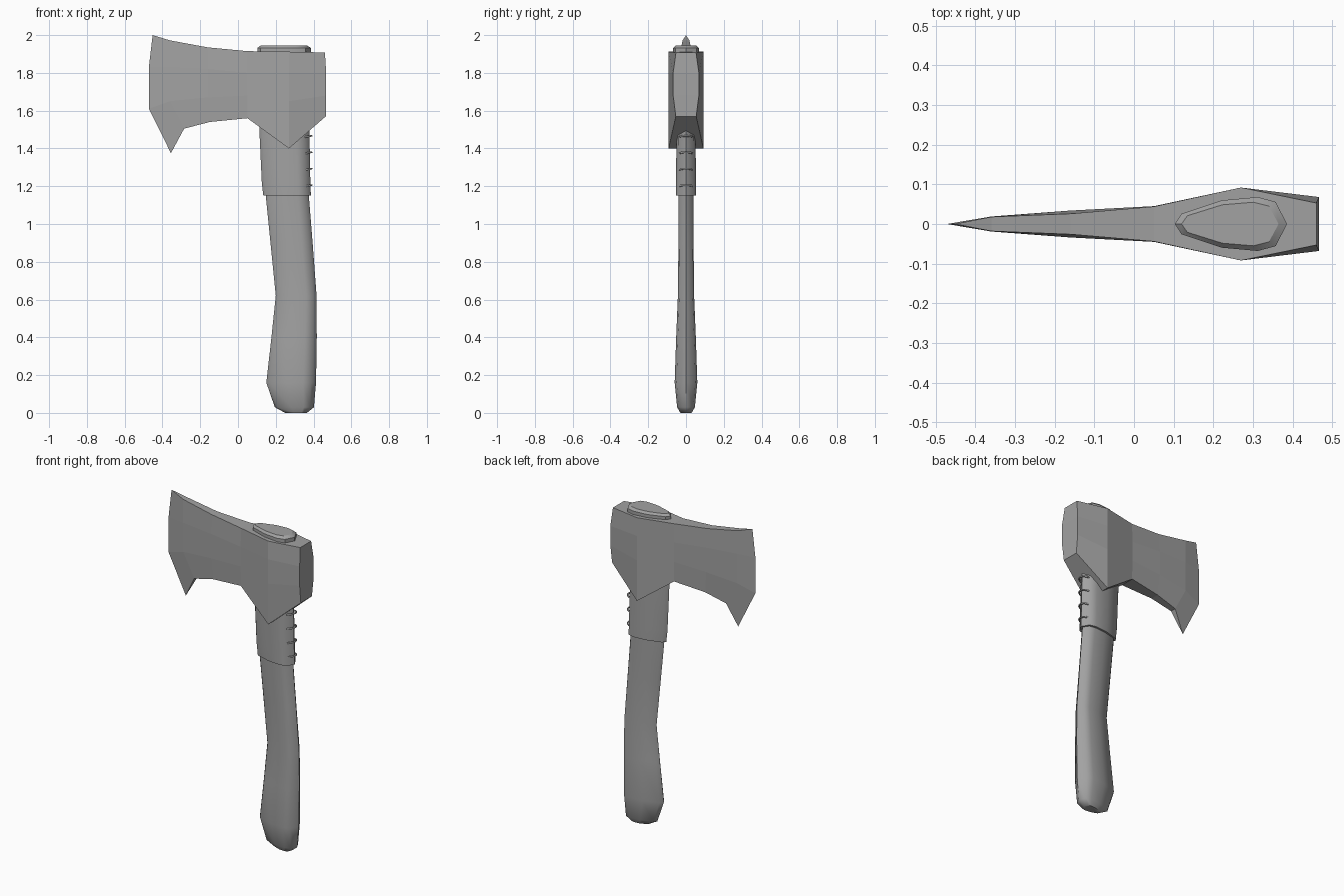
import bpy, bmesh, math

cube = bpy.data.objects.get("Cube")
if cube:
    bpy.data.objects.remove(cube, do_unlink=True)

grey = bpy.data.materials.new("plain_grey")
grey.use_nodes = True
colour = (0.36, 0.36, 0.36, 1)
grey.diffuse_color = colour
grey.node_tree.nodes["Principled BSDF"].inputs["Base Color"].default_value = colour


def finish(bm, name, smooth_angle=None):
    bmesh.ops.recalc_face_normals(bm, faces=bm.faces)
    mesh = bpy.data.meshes.new(name)
    bm.to_mesh(mesh)
    bm.free()
    mesh.materials.append(grey)
    obj = bpy.data.objects.new(name, mesh)
    bpy.context.collection.objects.link(obj)
    if smooth_angle:
        bpy.ops.object.select_all(action='DESELECT')
        obj.select_set(True)
        bpy.context.view_layer.objects.active = obj
        bpy.ops.object.shade_smooth_by_angle(angle=math.radians(smooth_angle))
    return obj


# Half of the teardrop grip section: fraction from front to back, relative width
TEARDROP = [(0, 0), (0.06, 0.38), (0.42, 0.88), (0.74, 1), (0.9, 0.82), (1, 0)]


def loft(name, sections, smooth_angle):
    """Skin teardrop sections given as (z, x front, x back, half width)."""
    outline = TEARDROP + [(u, -v) for u, v in TEARDROP[-2:0:-1]]
    bm = bmesh.new()
    rings = [[bm.verts.new((x0 + (x1 - x0) * u, w * v, z)) for u, v in outline]
             for z, x0, x1, w in sections]
    n = len(outline)
    for a, b in zip(rings, rings[1:]):
        for i in range(n):
            j = (i + 1) % n
            bm.faces.new((a[i], a[j], b[j], b[i]))
    bm.faces.new(rings[0])
    bm.faces.new(rings[-1])
    return finish(bm, name, smooth_angle)


# Curved wooden grip with a rounded butt
loft("handle", [
    (0.0, 0.25, 0.365, 0.03), (0.03, 0.195, 0.402, 0.047),
    (0.16, 0.15, 0.413, 0.06), (0.4, 0.177, 0.417, 0.052),
    (0.62, 0.2, 0.416, 0.043), (0.9, 0.172, 0.395, 0.04),
    (1.15, 0.147, 0.375, 0.04), (1.88, 0.12, 0.37, 0.045)], 50)

# Wrapped collar under the head
loft("collar", [
    (1.15, 0.134, 0.386, 0.053), (1.22, 0.126, 0.383, 0.053),
    (1.5, 0.113, 0.378, 0.05), (1.7, 0.11, 0.378, 0.05)], 50)

# Handle end showing above the head, with a chamfered rim
loft("handle_top", [
    (1.88, 0.103, 0.386, 0.068), (1.932, 0.103, 0.386, 0.068),
    (1.945, 0.12, 0.365, 0.055)], 30)

# Lacing loops up the back of the collar
for i in range(4):
    z = 1.2 + i * 0.087
    bpy.ops.mesh.primitive_torus_add(
        major_segments=16, minor_segments=6, major_radius=0.033,
        minor_radius=0.005, location=(0.357, 0, z),
        rotation=(0, math.radians(-10), 0))
    loop = bpy.context.object
    loop.name = f"lacing_loop_{i + 1}"
    loop.data.materials.append(grey)
    bpy.ops.object.shade_smooth_by_angle(angle=math.radians(60))

# Axe head: columns from cutting edge to poll, each (x, z, half width) top to bottom
COLUMNS = [
    [(-0.452, 2.0, 0), (-0.472, 1.83, 0), (-0.472, 1.61, 0), (-0.355, 1.375, 0)],
    [(-0.36, 1.972, 0.018), (-0.36, 1.83, 0.019), (-0.36, 1.65, 0.019), (-0.285, 1.505, 0.018)],
    [(-0.16, 1.935, 0.026), (-0.16, 1.82, 0.034), (-0.16, 1.67, 0.034), (-0.15, 1.54, 0.026)],
    [(0.05, 1.915, 0.044), (0.05, 1.8, 0.045), (0.05, 1.68, 0.045), (0.05, 1.56, 0.044)],
    [(0.27, 1.912, 0.092), (0.27, 1.8, 0.092), (0.27, 1.65, 0.092), (0.27, 1.4, 0.092)],
    [(0.46, 1.908, 0.053), (0.467, 1.8, 0.068), (0.467, 1.68, 0.068), (0.465, 1.57, 0.054)],
]
bm = bmesh.new()
edge = [bm.verts.new((x, 0, z)) for x, z, w in COLUMNS[0]]
sides = [[edge] + [[bm.verts.new((x, s * w, z)) for x, z, w in col]
                   for col in COLUMNS[1:]] for s in (-1, 1)]
front, back = sides
for side in sides:
    for a, b in zip(side, side[1:]):
        for r in range(3):
            bm.faces.new((a[r], b[r], b[r + 1], a[r + 1]))
# Top and underside strips, meeting at the cutting edge
for r in (0, 3):
    bm.faces.new((edge[r], front[1][r], back[1][r]))
    for c in range(1, 5):
        bm.faces.new((front[c][r], front[c + 1][r], back[c + 1][r], back[c][r]))
# Poll
for r in range(3):
    bm.faces.new((front[5][r], front[5][r + 1], back[5][r + 1], back[5][r]))
finish(bm, "axe_head")
